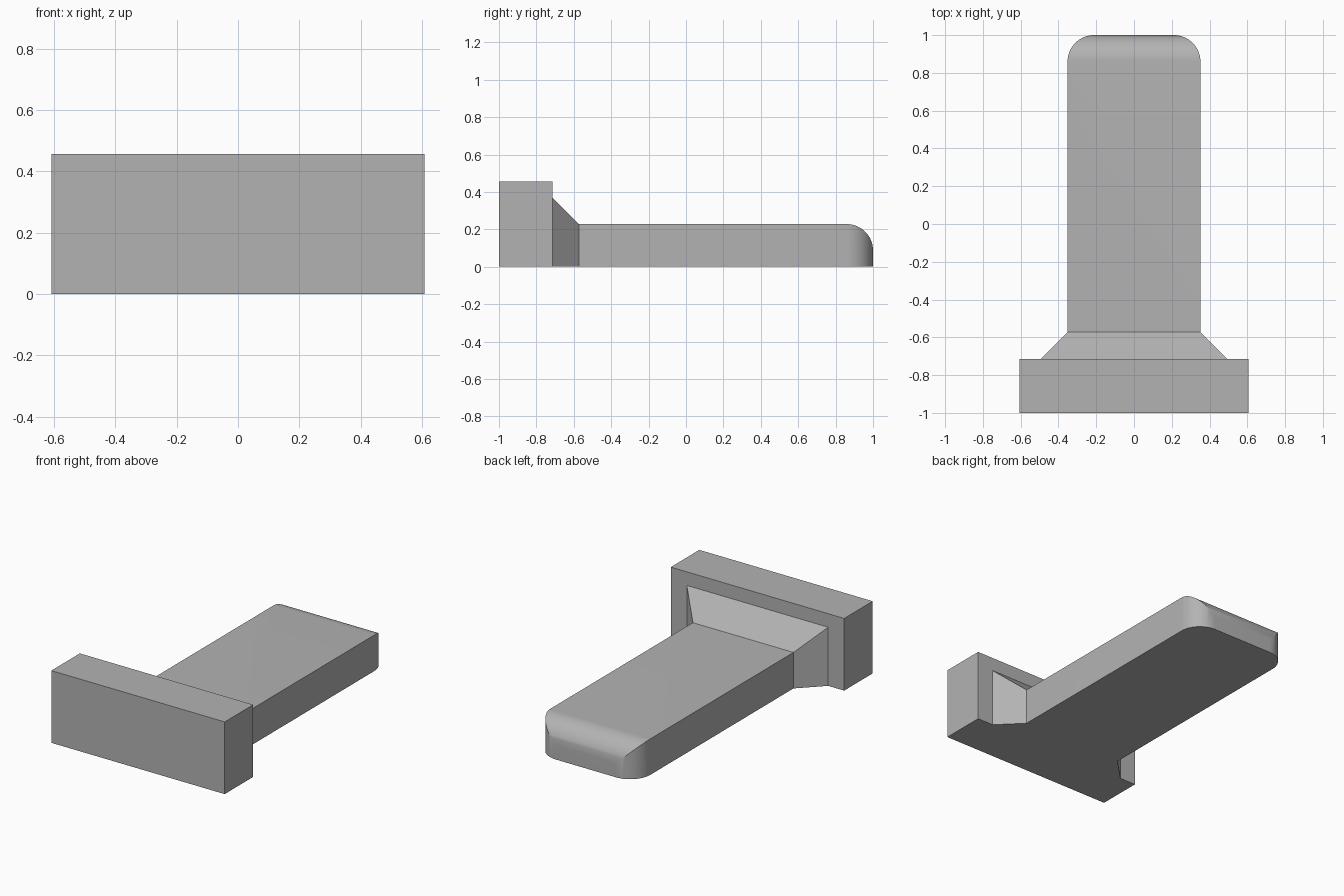
import bpy, bmesh, math
from mathutils import Vector

default = bpy.data.objects.get("Cube")
if default:
    bpy.data.objects.remove(default, do_unlink=True)

HEAD_W, HEAD_H = 0.607, 0.457      # head half width, height
SHANK_W, SHANK_H = 0.352, 0.228    # shank half width, height
FRONT, HEAD_BACK, FLARE_BACK, TIP = -1.0, -0.715, -0.572, 1.0
FLARE = HEAD_BACK - FLARE_BACK     # 45 degree flare
RADIUS = 0.141
STEPS = 16

grey = bpy.data.materials.new("plain grey")
grey.use_nodes = True
colour = (0.45, 0.45, 0.45, 1)
grey.diffuse_color = colour
grey.node_tree.nodes["Principled BSDF"].inputs["Base Color"].default_value = colour


def loft(name, first, second):
    """Solid between two matching closed outlines."""
    bm = bmesh.new()
    a = [bm.verts.new(p) for p in first]
    b = [bm.verts.new(p) for p in second]
    bm.faces.new(a)
    bm.faces.new(b)
    for i in range(len(a)):
        j = (i + 1) % len(a)
        bm.faces.new((a[i], a[j], b[j], b[i]))
    bmesh.ops.recalc_face_normals(bm, faces=bm.faces)
    mesh = bpy.data.meshes.new(name)
    bm.to_mesh(mesh)
    bm.free()
    mesh.materials.append(grey)
    obj = bpy.data.objects.new(name, mesh)
    bpy.context.collection.objects.link(obj)
    return obj


def section(half_width, height, y):
    return [(-half_width, y, 0), (half_width, y, 0),
            (half_width, y, height), (-half_width, y, height)]


def quarter(cu, cv):
    """Quarter arc from +u round to +v."""
    angles = [math.pi / 2 * i / STEPS for i in range(STEPS + 1)]
    return [(cu + RADIUS * math.cos(t), cv + RADIUS * math.sin(t)) for t in angles]


# Head block and flared collar
loft("head", section(HEAD_W, HEAD_H, FRONT), section(HEAD_W, HEAD_H, HEAD_BACK))
loft("flared_collar", section(SHANK_W - FLARE, SHANK_H - FLARE, HEAD_BACK),
     section(SHANK_W, SHANK_H, FLARE_BACK))

# Shank with rounded plan corners at the tip
arc = quarter(SHANK_W - RADIUS, TIP - RADIUS)
plan = ([(SHANK_W, FLARE_BACK)] + arc + [(-x, y) for x, y in reversed(arc)]
        + [(-SHANK_W, FLARE_BACK)])
shank = loft("shank", [(x, y, 0) for x, y in plan], [(x, y, SHANK_H) for x, y in plan])

# Side profile rounds the top edge of the tip
side = ([(FLARE_BACK - 0.1, -0.1), (TIP, -0.1)] + quarter(TIP - RADIUS, SHANK_H - RADIUS)
        + [(FLARE_BACK - 0.1, SHANK_H)])
cutter = loft("side_profile_cutter", [(-0.5, y, z) for y, z in side],
              [(0.5, y, z) for y, z in side])
cutter.hide_render = True
cut = shank.modifiers.new("round tip", 'BOOLEAN')
cut.operation = 'INTERSECT'
cut.solver = 'EXACT'
cut.object = cutter

bpy.ops.object.select_all(action='DESELECT')
shank.select_set(True)
bpy.context.view_layer.objects.active = shank
bpy.ops.object.modifier_apply(modifier=cut.name)
bpy.data.objects.remove(cutter, do_unlink=True)
bpy.ops.object.shade_smooth_by_angle(angle=math.radians(20))
